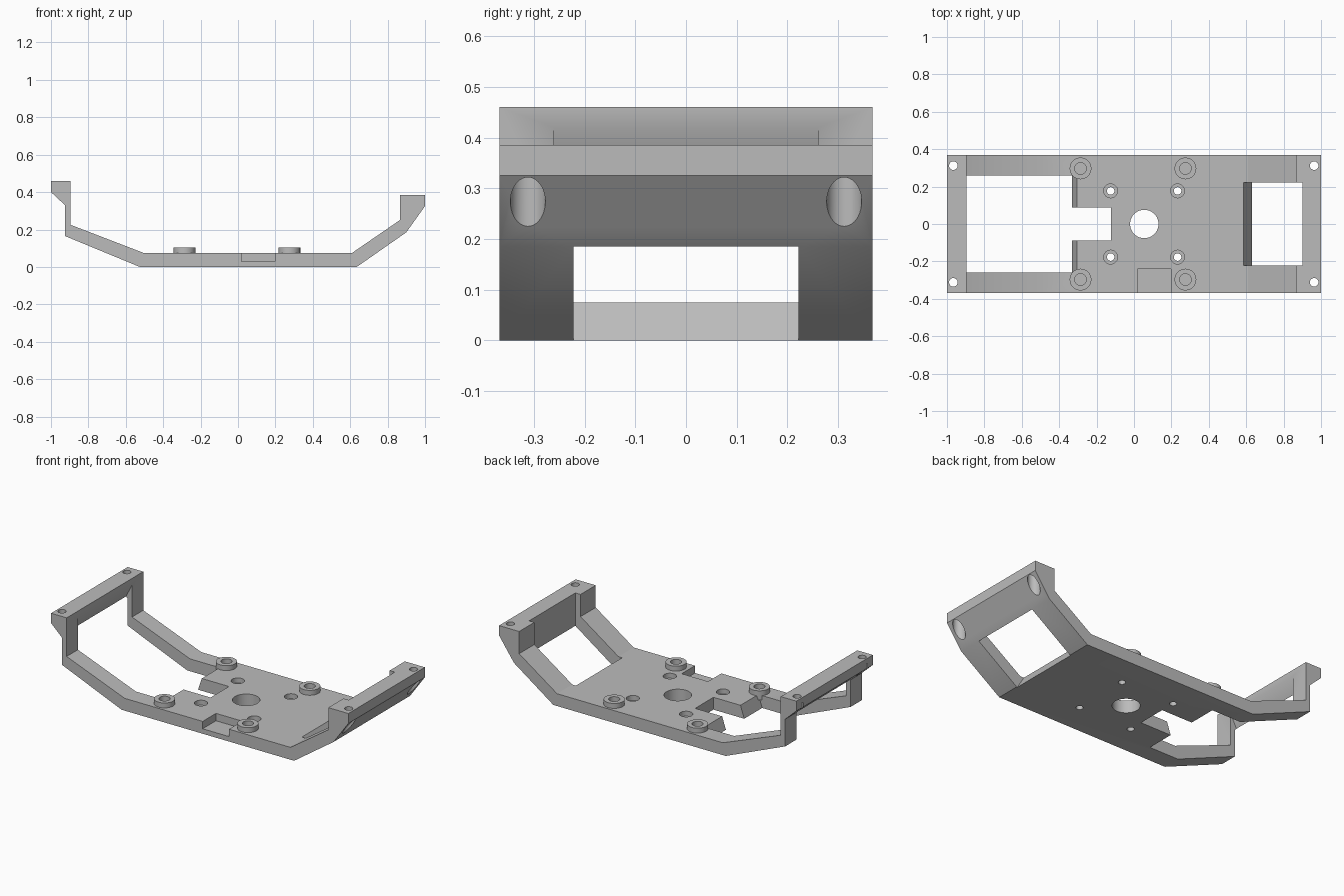
import bpy, bmesh

if "Cube" in bpy.data.objects:
    bpy.data.objects.remove(bpy.data.objects["Cube"])

HALF = 0.368

grey = bpy.data.materials.new("light_grey")
grey.diffuse_color = (0.5, 0.5, 0.5, 1)
grey.use_nodes = True
grey.node_tree.nodes["Principled BSDF"].inputs["Base Color"].default_value = grey.diffuse_color


def prism(name, profile, y0, y1):
    """Extrude an (x, z) profile along y."""
    bm = bmesh.new()
    face = bm.faces.new([bm.verts.new((x, y0, z)) for x, z in profile])
    out = bmesh.ops.extrude_face_region(bm, geom=[face])
    verts = [g for g in out["geom"] if isinstance(g, bmesh.types.BMVert)]
    bmesh.ops.translate(bm, verts=verts, vec=(0, y1 - y0, 0))
    bmesh.ops.recalc_face_normals(bm, faces=bm.faces)
    return finish(name, bm)


def cylinder(name, x, y, r, z0, z1):
    bm = bmesh.new()
    bmesh.ops.create_cone(bm, cap_ends=True, segments=40, radius1=r, radius2=r, depth=z1 - z0)
    bmesh.ops.translate(bm, verts=bm.verts, vec=(x, y, (z0 + z1) / 2))
    return finish(name, bm)


def finish(name, bm):
    mesh = bpy.data.meshes.new(name)
    bm.to_mesh(mesh)
    bm.free()
    mesh.materials.append(grey)
    obj = bpy.data.objects.new(name, mesh)
    bpy.context.collection.objects.link(obj)
    return obj


def combine(tool, operation="DIFFERENCE"):
    """Apply a boolean to the frame and discard the tool."""
    mod = frame.modifiers.new("cut", "BOOLEAN")
    mod.operation, mod.solver, mod.object = operation, "EXACT", tool
    bpy.context.view_layer.objects.active = frame
    bpy.ops.object.modifier_apply(modifier=mod.name)
    bpy.data.objects.remove(tool)


# Bent frame: flat plate with an arm and end block on each side
frame = prism("frame", [
    (-1, 0.46), (-1, 0.40), (-0.925, 0.33), (-0.925, 0.165), (-0.525, 0),
    (0.635, 0), (0.90, 0.185), (1, 0.325), (1, 0.385), (0.865, 0.385),
    (0.865, 0.25), (0.61, 0.075), (-0.505, 0.075), (-0.895, 0.225), (-0.895, 0.46),
], -HALF, HALF)

# Left window with a slanted top and a slanted plate edge
combine(prism("left_window", [
    (-0.895, 0.42), (-0.945, 0.32), (-1.05, 0.20), (-1.05, -0.05),
    (-0.347, -0.05), (-0.289, 0.123), (-0.289, 0.42),
], -0.26, 0.26))

# Square notch in the plate
combine(prism("plate_notch", [(-0.5, -0.1), (-0.123, -0.1), (-0.123, 0.2), (-0.5, 0.2)], -0.088, 0.088))

# Right window, also recessing the end block
combine(prism("right_window", [
    (0.54, 0.15), (0.645, -0.025), (0.90, -0.025), (0.90, 0.6), (0.54, 0.6),
], -0.222, 0.222))

# Shallow pocket on the front edge
combine(prism("front_pocket", [(0.02, 0.03), (0.197, 0.03), (0.197, 0.2), (0.02, 0.2)], -0.5, -0.24))

# Centre hole
combine(cylinder("centre_hole", 0.055, 0, 0.076, -0.1, 0.2))

for side in (-1, 1):
    # Raised bosses with blind holes
    for x in (-0.286, 0.275):
        combine(cylinder("boss", x, side * 0.297, 0.058, 0.05, 0.105), "UNION")
        combine(cylinder("boss_hole", x, side * 0.297, 0.031, 0.06, 0.2))
    # Counterbored plate holes
    for x in (-0.125, 0.233):
        combine(cylinder("plate_hole", x, side * 0.177, 0.02, -0.1, 0.2))
        combine(cylinder("plate_counterbore", x, side * 0.177, 0.037, 0.045, 0.2))
    # End block holes, counterbored from below
    for x, top in ((-0.966, 0.46), (0.963, 0.385)):
        combine(cylinder("end_hole", x, side * 0.312, 0.023, 0.1, 0.6))
        combine(cylinder("end_counterbore", x, side * 0.312, 0.0345, 0.1, top - 0.03))

# Smooth the round walls, keep edges sharp
bpy.ops.object.select_all(action="DESELECT")
frame.select_set(True)
bpy.context.view_layer.objects.active = frame
bpy.ops.object.shade_smooth_by_angle(angle=0.5)
